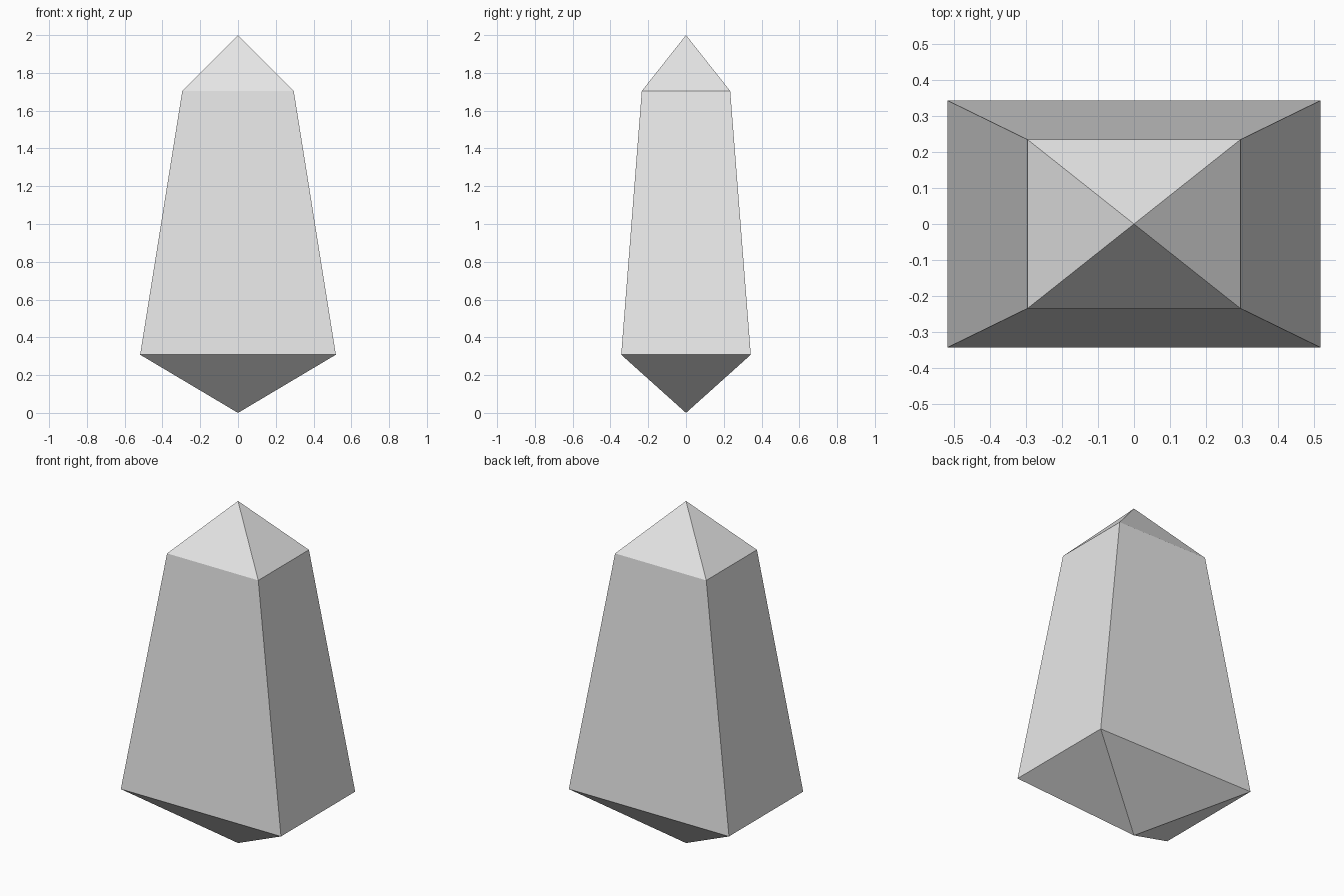
import bpy
import bmesh

cube = bpy.data.objects.get("Cube")
if cube:
    bpy.data.objects.remove(cube, do_unlink=True)

# Plain grey stone
grey = bpy.data.materials.new("light_grey")
grey.use_nodes = True
colour = (0.8, 0.8, 0.8, 1)
grey.diffuse_color = colour
grey.node_tree.nodes["Principled BSDF"].inputs["Base Color"].default_value = colour

bm = bmesh.new()


def ring(half_x, half_y, z):
    """Rectangular cross-section, counter-clockwise from above."""
    corners = ((-1, -1), (1, -1), (1, 1), (-1, 1))
    return [bm.verts.new((sx * half_x, sy * half_y, z)) for sx, sy in corners]


# Pointed base, tapered shaft and pyramid tip
bottom = bm.verts.new((0, 0, 0))
lower = ring(0.518, 0.343, 0.308)
upper = ring(0.295, 0.234, 1.704)
tip = bm.verts.new((0, 0, 2))
for i in range(4):
    j = (i + 1) % 4
    bm.faces.new((bottom, lower[j], lower[i]))
    bm.faces.new((lower[i], lower[j], upper[j], upper[i]))
    bm.faces.new((upper[i], upper[j], tip))

bmesh.ops.recalc_face_normals(bm, faces=bm.faces)
mesh = bpy.data.meshes.new("crystal")
bm.to_mesh(mesh)
bm.free()
mesh.materials.append(grey)
crystal = bpy.data.objects.new("crystal", mesh)
bpy.context.collection.objects.link(crystal)
